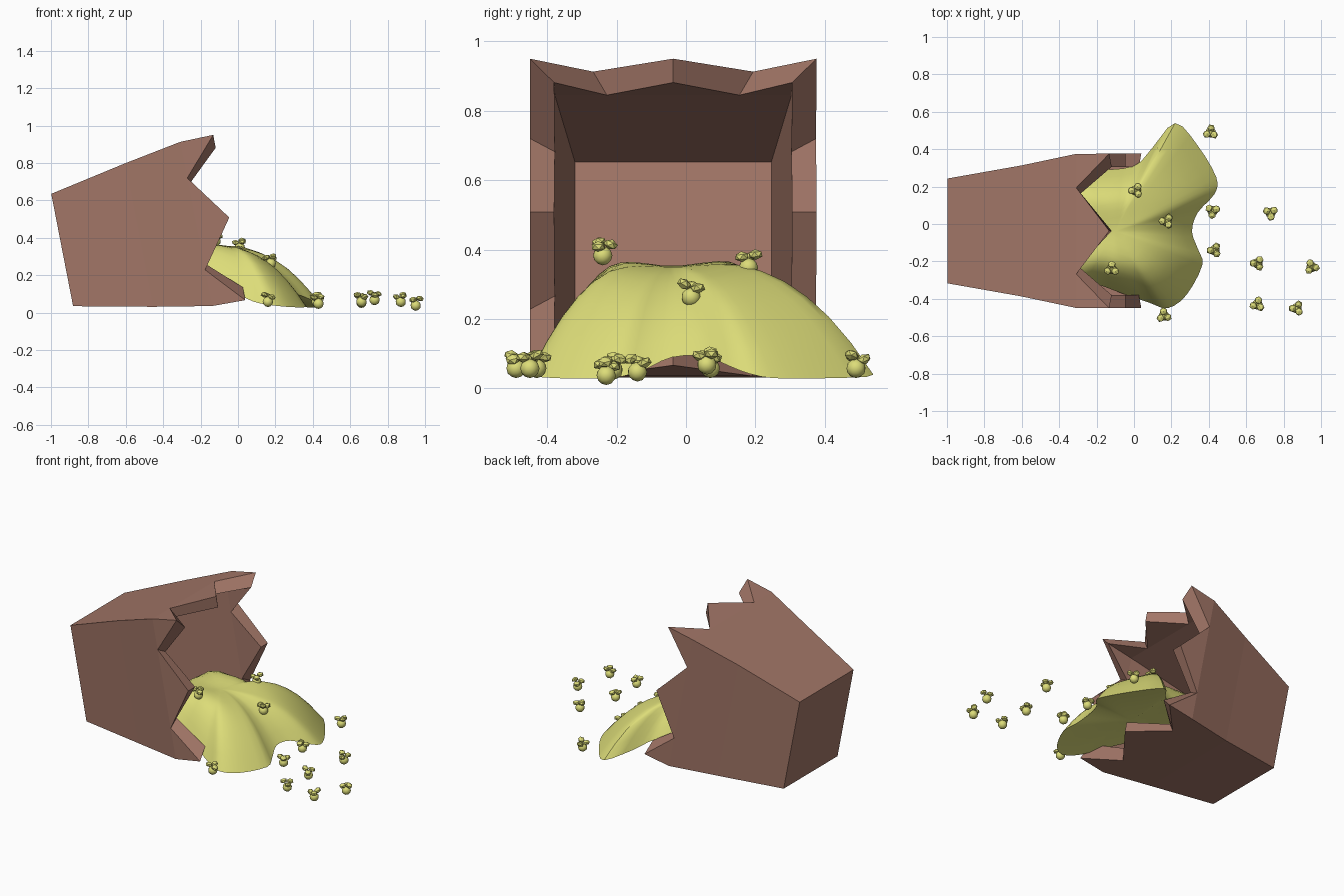
import bpy, bmesh, math, random
from mathutils import Matrix, Vector

random.seed(4)
cube = bpy.data.objects.get("Cube")
if cube:
    bpy.data.objects.remove(cube)


def material(name, rgb):
    m = bpy.data.materials.new(name)
    m.use_nodes = True
    m.diffuse_color = (*rgb, 1)
    m.node_tree.nodes["Principled BSDF"].inputs["Base Color"].default_value = (*rgb, 1)
    return m


BROWN = material("dusty brown", (0.36, 0.18, 0.135))
YELLOW = material("butter yellow", (0.72, 0.72, 0.19))


def finish(bm, name, mat, smooth=None):
    bmesh.ops.recalc_face_normals(bm, faces=bm.faces)
    me = bpy.data.meshes.new(name)
    bm.to_mesh(me)
    bm.free()
    ob = bpy.data.objects.new(name, me)
    me.materials.append(mat)
    bpy.context.collection.objects.link(ob)
    if smooth:
        bpy.ops.object.select_all(action="DESELECT")
        ob.select_set(True)
        bpy.context.view_layer.objects.active = ob
        bpy.ops.object.shade_smooth_by_angle(angle=math.radians(smooth))
    return ob


# Tipped bag: flaring square tube along local x with a zigzag rim
CORNERS = [(1, 1), (-1, 1), (-1, -1), (1, -1)]


def ring(bm, x, hy, hz, fractions):
    """Points around a rectangle: the given fractions of each of its four sides."""
    sides = []
    for k in range(4):
        a, b = Vector(CORNERS[k]), Vector(CORNERS[(k + 1) % 4])
        pts = [a.lerp(b, f) for f in fractions]
        sides.append([bm.verts.new((x, p.x * hy, p.y * hz)) for p in pts])
    return sides


def tube(bm, sections, rim):
    """Closed end, straight bands and toothed rim; returns the zigzag loop."""
    rings = [ring(bm, *s, [0]) for s in sections[:-1]]
    neck = ring(bm, *sections[-1], [0, 0.22, 0.78])
    lip = ring(bm, *rim, [0, 0.5])
    bm.faces.new([s[0] for s in rings[0]])
    for a, b in zip(rings, rings[1:]):
        for k in range(4):
            n = (k + 1) % 4
            bm.faces.new([a[k][0], a[n][0], b[n][0], b[k][0]])
    loop = []
    for k in range(4):
        n = (k + 1) % 4
        corner, v1, v2 = neck[k]
        end = neck[n][0]
        bm.faces.new([rings[-1][k][0], rings[-1][n][0], end, v2, v1, corner])
        bm.faces.new([corner, v1, lip[k][0]])
        bm.faces.new([v1, v2, lip[k][1]])
        bm.faces.new([v2, end, lip[n][0]])
        loop += [lip[k][0], v1, lip[k][1], v2]
    return loop


bm = bmesh.new()
outer = tube(bm, [(0, 0.28, 0.306), (0.42, 0.35, 0.391), (0.73, 0.412, 0.447)],
             (0.91, 0.413, 0.45))
inner = tube(bm, [(0.06, 0.283, 0.312), (0.73, 0.341, 0.378)],
             (0.91, 0.343, 0.38))
for i in range(len(outer)):
    j = (i + 1) % len(outer)
    bm.faces.new([outer[i], outer[j], inner[j], inner[i]])
bag = finish(bm, "bag", BROWN)
bag.matrix_world = (Matrix.Translation((-0.94, -0.037, 0.335))
                    @ Matrix.Rotation(-math.radians(11), 4, "Y"))

# Spilled heap: domed sheet with a two-lobed edge and a sloping underside
EDGE = [(-0.38, 0.2, 0.28), (-0.2, 0.28, 0.21), (0.0, 0.31, 0.15), (0.1, 0.41, 0.09),
        (0.22, 0.54, 0.04), (0.34, 0.42, 0.03), (0.44, 0.25, 0.03), (0.43, 0.16, 0.05),
        (0.34, 0.06, 0.09), (0.31, -0.04, 0.09), (0.34, -0.13, 0.05), (0.365, -0.22, 0.03),
        (0.28, -0.38, 0.03), (0.18, -0.45, 0.04), (0.08, -0.42, 0.06), (-0.04, -0.38, 0.12),
        (-0.2, -0.32, 0.2), (-0.38, -0.26, 0.28)]
TOP = Vector((-0.1, -0.04, 0.352))


def smooth_loop(points, steps):
    """Catmull-Rom curve through a closed loop of points."""
    p, n, out = [Vector(q) for q in points], len(points), []
    for i in range(n):
        a, b, c, d = (p[(i + k) % n] for k in (-1, 0, 1, 2))
        for s in range(steps):
            t = s / steps
            out.append(0.5 * (2 * b + (c - a) * t + (2 * a - 5 * b + 4 * c - d) * t ** 2
                              + (3 * b - a - 3 * c + d) * t ** 3))
    return out


bm = bmesh.new()
edge = smooth_loop(EDGE, 3)
RINGS = 9
rows = []
for r in range(1, RINGS + 1):
    t = r / RINGS
    row = []
    for e in edge:
        front = max(0, (e - TOP).to_2d().normalized().x)
        power = 3.2 - 1.1 * front
        p = TOP.lerp(e, t)
        p.z = e.z + (TOP.z - e.z) * (1 - t ** power)
        # two soft crests either side of a central dip
        p.z += 0.03 * math.sin(math.pi * t) * min(1, abs(p.y + 0.04) / 0.18) * (1 - 0.5 * front)
        row.append(bm.verts.new(p))
    rows.append(row)
crown = bm.verts.new(TOP)
under = bm.verts.new((-0.02, -0.04, 0.165))
for i in range(len(edge)):
    j = (i + 1) % len(edge)
    bm.faces.new([crown, rows[0][i], rows[0][j]])
    bm.faces.new([under, rows[-1][j], rows[-1][i]])
    for a, b in zip(rows, rows[1:]):
        bm.faces.new([a[i], b[i], b[j], a[j]])
finish(bm, "spilled_heap", YELLOW, 40)

# Loose kernels: a round body with a few faceted lumps bursting from it
SPOTS = [(0.41, 0.49, 0.07), (0.42, 0.07, 0.07), (0.73, 0.06, 0.08), (0.43, -0.14, 0.06),
         (0.66, -0.21, 0.065), (0.95, -0.23, 0.05), (0.66, -0.43, 0.07), (0.87, -0.45, 0.07),
         (0.16, -0.49, 0.07), (-0.12, -0.24, 0.395), (0.01, 0.18, 0.36), (0.175, 0.015, 0.275)]
for n, spot in enumerate(SPOTS):
    bm = bmesh.new()
    place = Matrix.Translation(spot) @ Matrix.Rotation(random.uniform(0, math.tau), 4, "Z")
    bmesh.ops.create_icosphere(bm, subdivisions=2, radius=0.028,
                               matrix=place @ Matrix.Translation((0, 0, -0.012)))
    for k in range(3):
        lump = (Matrix.Rotation(k * math.tau / 3, 4, "Z")
                @ Matrix.Translation((0.023, 0, 0.014 + 0.006 * k))
                @ Matrix.Rotation(random.uniform(-0.6, 0.6), 4, "Y")
                @ Matrix.Diagonal((1, 1, 0.7, 1)))
        bmesh.ops.create_icosphere(bm, subdivisions=1, radius=0.022, matrix=place @ lump)
    finish(bm, f"loose_kernel_{n + 1}", YELLOW, 30)
